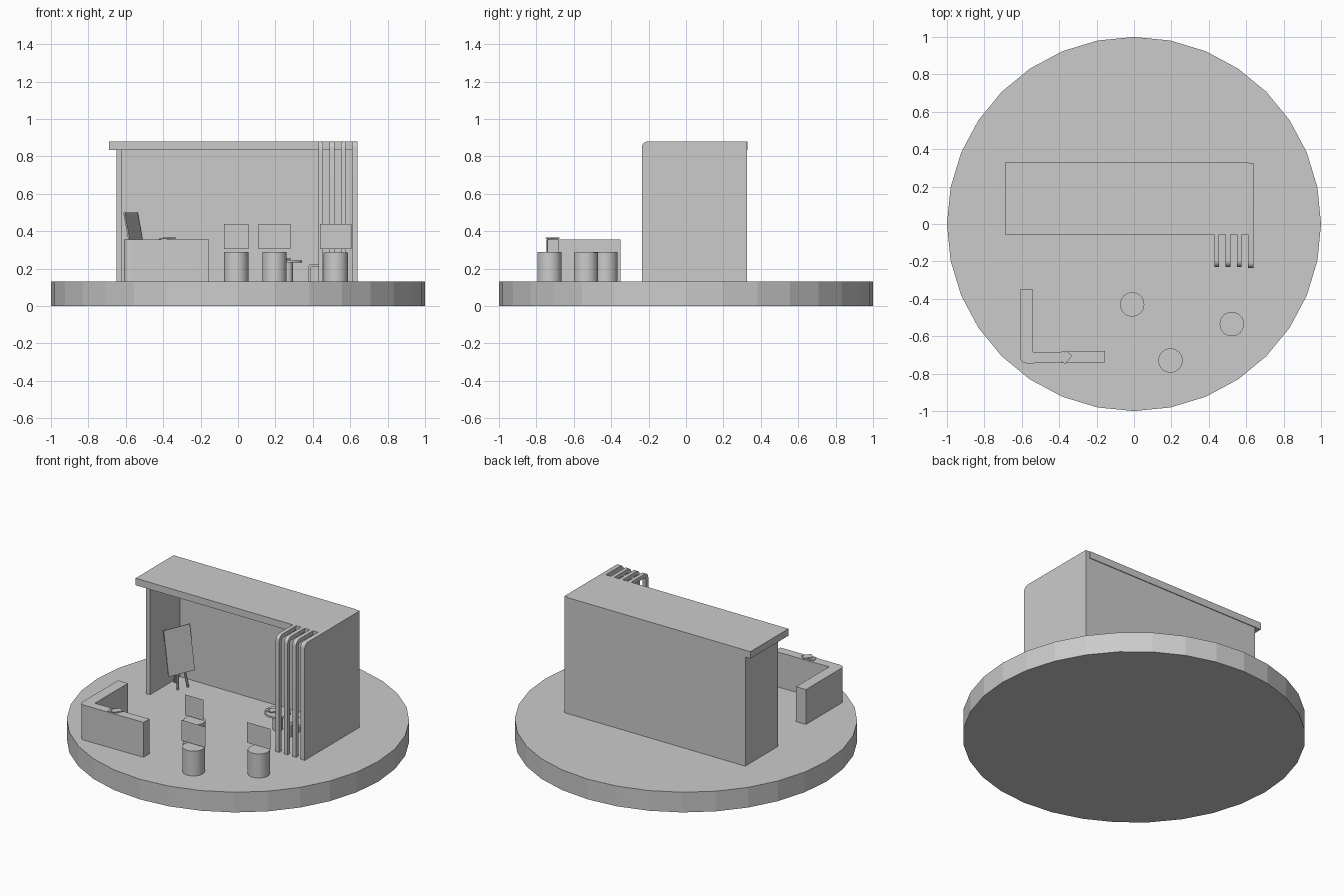
import bpy, bmesh, math
from mathutils import Vector, Matrix

if "Cube" in bpy.data.objects:
    bpy.data.objects.remove(bpy.data.objects["Cube"])

FLOOR = 0.13


def finish(name, bm, smooth=False):
    bmesh.ops.recalc_face_normals(bm, faces=bm.faces[:])
    me = bpy.data.meshes.new(name)
    bm.to_mesh(me)
    bm.free()
    ob = bpy.data.objects.new(name, me)
    bpy.context.collection.objects.link(ob)
    if smooth:
        bpy.ops.object.select_all(action='DESELECT')
        ob.select_set(True)
        bpy.context.view_layer.objects.active = ob
        bpy.ops.object.shade_smooth_by_angle(angle=math.radians(35))
    return ob


def box(name, lo, hi, turn=0.0):
    lo, hi = Vector(lo), Vector(hi)
    bm = bmesh.new()
    bmesh.ops.create_cube(bm, size=1, matrix=Matrix.Translation((lo + hi) / 2)
                          @ Matrix.Rotation(turn, 4, 'Z')
                          @ Matrix.Diagonal((*(hi - lo), 1)))
    return finish(name, bm)


def rod(name, a, b, r, sides=32, smooth=True):
    a, b = Vector(a), Vector(b)
    d = b - a
    rot = d.to_track_quat('Z', 'Y').to_matrix().to_4x4()
    bm = bmesh.new()
    bmesh.ops.create_cone(bm, cap_ends=True, segments=sides, radius1=r, radius2=r,
                          depth=d.length, matrix=Matrix.Translation((a + b) / 2) @ rot)
    return finish(name, bm, smooth)


def prism(name, pts, move, smooth=False):
    bm = bmesh.new()
    f = bm.faces.new([bm.verts.new(p) for p in pts])
    ext = bmesh.ops.extrude_face_region(bm, geom=[f])
    bmesh.ops.translate(bm, vec=move,
                        verts=[v for v in ext['geom'] if isinstance(v, bmesh.types.BMVert)])
    return finish(name, bm, smooth)


def arc(cx, cy, r, a0, a1, n=6):
    return [(cx + r * math.cos(math.radians(a0 + (a1 - a0) * i / n)),
             cy + r * math.sin(math.radians(a0 + (a1 - a0) * i / n))) for i in range(n + 1)]


# Round platform
rod("platform", (0, 0, 0), (0, 0, FLOOR), 1.0, 32, smooth=False)

# Pavilion shell
box("back_wall", (-0.65, 0.295, FLOOR), (0.62, 0.325, 0.85))
box("left_wall", (-0.65, -0.01, FLOOR), (-0.62, 0.31, 0.85))
box("roof", (-0.69, -0.057, 0.835), (0.612, 0.33, 0.88))

# Right wall with rounded upper front corner
side = [(0.325, FLOOR), (0.325, 0.88)] + arc(-0.205, 0.85, 0.03, 90, 180) + [(-0.235, FLOOR)]
prism("right_wall", [(0.61, y, z) for y, z in side], (0.03, 0, 0), True)

# Slats bending from the roof down to the floor
slat = ([(-0.05, 0.88)] + arc(-0.195, 0.845, 0.035, 90, 180) + [(-0.23, FLOOR), (-0.205, FLOOR)]
        + arc(-0.193, 0.843, 0.012, 180, 90, 4) + [(-0.05, 0.855)])
for i in range(3):
    x = 0.43 + 0.06 * i
    prism("slat_%d" % (i + 1), [(x, y, z) for y, z in slat], (0.025, 0, 0), True)

# L-shaped counter with rounded outer corner
plan = ([(-0.61, -0.35)] + arc(-0.575, -0.71, 0.035, 180, 270)
        + [(-0.155, -0.74), (-0.155, -0.68), (-0.54, -0.685), (-0.54, -0.35)])
prism("counter", [(x, y, FLOOR) for x, y in plan], (0, 0, 0.225), True)


# Loose leaflets in small fanned stacks
def leaflets(name, x, y, z):
    for i, (turn, dx) in enumerate(((0.3, -0.012), (0.9, 0.008))):
        box("%s_%d" % (name, i + 1), (x + dx - 0.03, y - 0.022, z + 0.006 * i),
            (x + dx + 0.03, y + 0.022, z + 0.006 * (i + 1)), turn)


leaflets("counter_leaflet", -0.375, -0.713, 0.355)

# Drum stools, each with a flat upright panel above
for i, (x, y, top, half) in enumerate(((-0.01, -0.43, 0.29, 0.065),
                                       (0.195, -0.73, 0.29, 0.085),
                                       (0.523, -0.535, 0.285, 0.085))):
    rod("stool_%d" % (i + 1), (x, y, FLOOR), (x, y, top), 0.065)
    bm = bmesh.new()
    bm.faces.new([bm.verts.new((x + sx * half, y, z)) for sx, z in
                  ((-1, 0.305), (1, 0.305), (1, 0.438), (-1, 0.438))])
    finish("stool_panel_%d" % (i + 1), bm)

# Small round table under the roof
rod("table_top", (0.263, 0.03, 0.232), (0.263, 0.03, 0.243), 0.078)
rod("table_leg", (0.263, 0.03, FLOOR), (0.263, 0.03, 0.235), 0.03)
leaflets("table_leaflet", 0.24, 0.015, 0.243)

# Bent low seat beside the table
bench = ([(0.375, FLOOR)] + arc(0.395, 0.205, 0.02, 180, 90, 4) + arc(0.505, 0.205, 0.02, 90, 0, 4)
         + [(0.525, FLOOR), (0.51, FLOOR), (0.51, 0.208), (0.39, 0.208), (0.39, FLOOR)])
prism("low_seat", [(x, -0.02, z) for x, z in bench], (0, 0.11, 0), True)

# Leaning display board on an easel
a, b = Vector((-0.606, 0.11, 0.5)), Vector((-0.536, 0.276, 0.5))
down = Vector((0.051, -0.022, -0.275))
prism("display_board", [a, b, b + down, a + down],
      (b - a).cross(down).normalized() * 0.008)
rod("easel_leg_left", (-0.526, 0.138, FLOOR), (-0.575, 0.19, 0.45), 0.008, 8)
rod("easel_leg_right", (-0.50, 0.205, FLOOR), (-0.572, 0.197, 0.45), 0.008, 8)
rod("easel_leg_back", (-0.60, 0.215, FLOOR), (-0.574, 0.194, 0.45), 0.008, 8)
